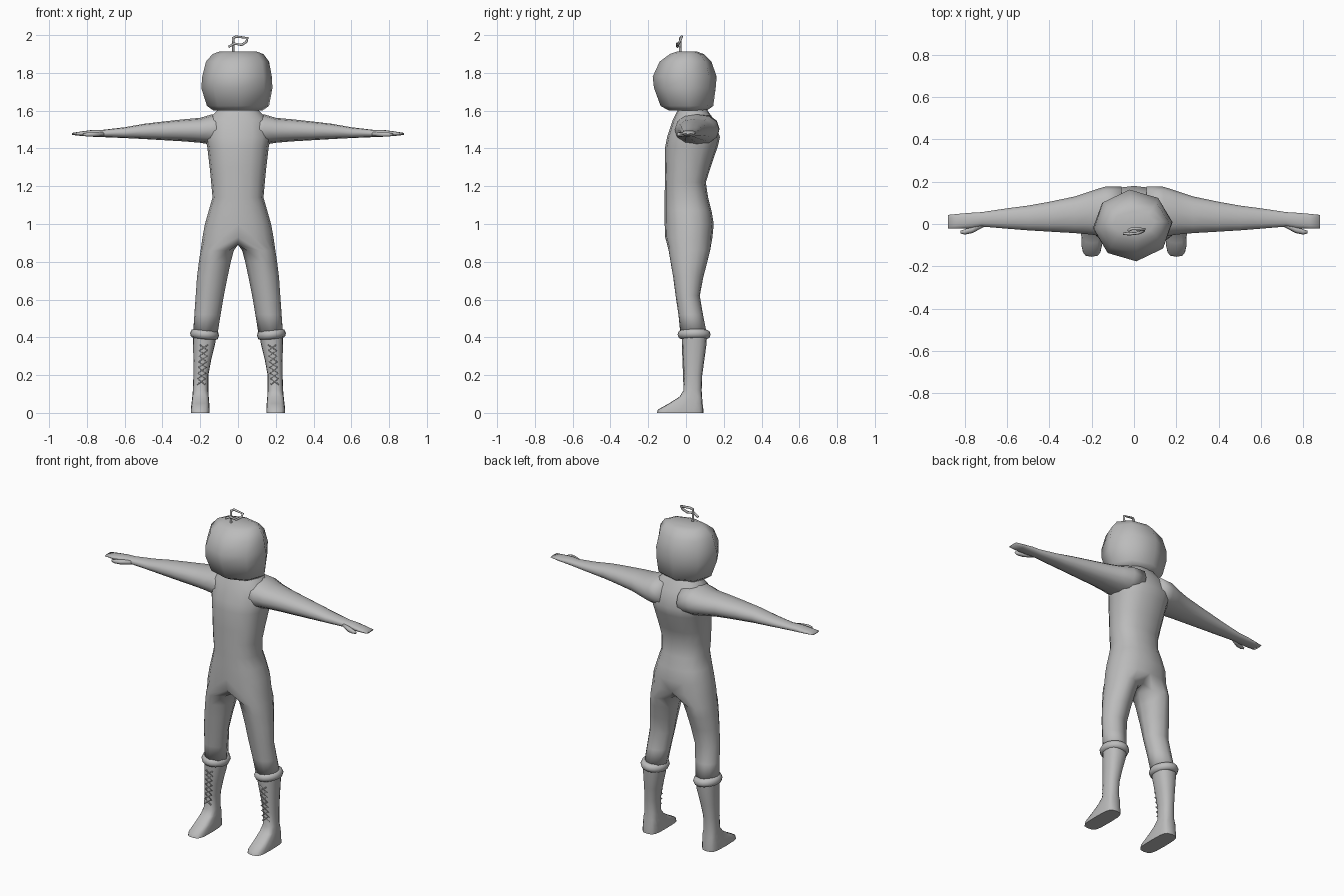
import bpy, bmesh, math
from mathutils import Vector

if "Cube" in bpy.data.objects:
    bpy.data.objects.remove(bpy.data.objects["Cube"])

grey = bpy.data.materials.new("soft grey")
grey.diffuse_color = (0.5, 0.5, 0.5, 1)
grey.use_nodes = True
grey.node_tree.nodes["Principled BSDF"].inputs["Base Color"].default_value = grey.diffuse_color

DEG = math.radians


def oval(angle, e):
    """Point on a rounded-square curve of exponent e."""
    c, s = math.cos(angle), math.sin(angle)
    return math.copysign(abs(c) ** e, c), math.copysign(abs(s) ** e, s)


def z_ring(z, x0, x1, y0, y1, angles, e=1.0):
    cx, cy, hx, hy = (x0 + x1) / 2, (y0 + y1) / 2, (x1 - x0) / 2, (y1 - y0) / 2
    pts = [oval(a, e) for a in angles]
    return [Vector((cx + hx * u, cy + hy * v, z)) for u, v in pts]


def x_ring(x, y0, y1, z0, z1, angles, e=1.0):
    return [Vector((x, p.x, p.y)) for p in z_ring(0, y0, y1, z0, z1, angles, e)]


def turn(n, start=0.0):
    return [start + 2 * math.pi * i / n for i in range(n)]


def strip(bm, rings, closed=True):
    for a, b in zip(rings, rings[1:]):
        n = len(a)
        for i in range(n if closed else n - 1):
            j = (i + 1) % n
            bm.faces.new((a[i], a[j], b[j], b[i]))


def finish(bm, name, mirror=False, sharp=180):
    bmesh.ops.recalc_face_normals(bm, faces=bm.faces)
    me = bpy.data.meshes.new(name)
    bm.to_mesh(me)
    bm.free()
    me.materials.append(grey)
    me.shade_smooth()
    if sharp < 180:
        me.set_sharp_from_angle(angle=DEG(sharp))
    ob = bpy.data.objects.new(name, me)
    bpy.context.collection.objects.link(ob)
    if mirror:
        m = ob.modifiers.new("mirror", 'MIRROR')
        m.use_clip = True
        m.merge_threshold = 0.001
    return ob


def loft(name, rings, mirror=False, sharp=180):
    bm = bmesh.new()
    vs = [[bm.verts.new(p) for p in r] for r in rings]
    strip(bm, vs)
    bm.faces.new(vs[0])
    bm.faces.new(vs[-1])
    return finish(bm, name, mirror, sharp)


def tube(name, points, radius):
    cu = bpy.data.curves.new(name, 'CURVE')
    cu.dimensions = '3D'
    cu.bevel_depth = radius
    cu.bevel_resolution = 1
    cu.use_fill_caps = True
    sp = cu.splines.new('POLY')
    sp.points.add(len(points) - 1)
    for p, co in zip(sp.points, points):
        p.co = (*co, 1)
    cu.materials.append(grey)
    ob = bpy.data.objects.new(name, cu)
    bpy.context.collection.objects.link(ob)


# Body suit: half torso flowing into one leg, mirrored
half = [DEG(-90 + 22.5 * i) for i in range(9)]
torso = [  # z, half width, front y, back y
    (1.63, 0.085, -0.03, 0.10), (1.60, 0.11, -0.045, 0.115),
    (1.55, 0.165, -0.07, 0.15), (1.46, 0.175, -0.10, 0.18),
    (1.41, 0.163, -0.11, 0.168), (1.30, 0.15, -0.11, 0.13),
    (1.22, 0.142, -0.112, 0.105), (1.14, 0.135, -0.113, 0.117),
    (1.07, 0.155, -0.113, 0.135), (1.00, 0.175, -0.113, 0.147),
    (0.93, 0.188, -0.11, 0.14)]
leg = [  # z, inner x, outer x, front y, back y
    (0.86, 0.022, 0.198, -0.092, 0.128), (0.80, 0.038, 0.207, -0.082, 0.113),
    (0.72, 0.055, 0.217, -0.068, 0.092), (0.62, 0.075, 0.224, -0.055, 0.073),
    (0.52, 0.092, 0.231, -0.04, 0.09), (0.42, 0.108, 0.238, -0.03, 0.11)]
bm = bmesh.new()
rows = [[bm.verts.new(p) for p in z_ring(z, -w, w, f, b, half, 0.85)]
        for z, w, f, b in torso]
for r in rows:
    r[0].co.x = r[-1].co.x = 0
strip(bm, rows, closed=False)
bm.faces.new(rows[0])
crotch = [bm.verts.new((0, y, 0.89)) for y in (0.08, 0.015, -0.06)]
leg_angles = half + [DEG(a) for a in (135, 180, 225)]
leg_rows = [rows[-1] + crotch]
leg_rows += [[bm.verts.new(p) for p in z_ring(*l, leg_angles)] for l in leg]
strip(bm, leg_rows)
bm.faces.new(leg_rows[-1])
finish(bm, "body_suit", mirror=True)

# Arms ending in flat mitten hands
arm = [  # x, front y, back y, bottom z, top z
    (0.06, -0.06, 0.178, 1.42, 1.585), (0.14, -0.06, 0.176, 1.42, 1.58),
    (0.20, -0.05, 0.157, 1.43, 1.562), (0.28, -0.043, 0.13, 1.437, 1.555),
    (0.40, -0.036, 0.105, 1.444, 1.542), (0.50, -0.03, 0.087, 1.45, 1.53),
    (0.60, -0.022, 0.074, 1.455, 1.512), (0.72, -0.012, 0.056, 1.46, 1.498),
    (0.77, -0.02, 0.053, 1.462, 1.498), (0.83, -0.022, 0.048, 1.466, 1.49),
    (0.88, -0.022, 0.043, 1.472, 1.482)]
loft("arms", [x_ring(*r, turn(12), 0.9) for r in arm], mirror=True)
thumb = [(0.71, -0.015, 0.02, 1.465, 1.49), (0.765, -0.043, -0.01, 1.46, 1.488),
         (0.80, -0.05, -0.025, 1.462, 1.485), (0.82, -0.045, -0.032, 1.466, 1.48)]
loft("thumbs", [x_ring(*r, turn(6)) for r in thumb], mirror=True)

# Blocky eight-sided head
head = [  # z, left x, right x, front y, back y
    (1.60, -0.13, 0.13, -0.09, 0.11), (1.625, -0.165, 0.165, -0.135, 0.145),
    (1.72, -0.195, 0.183, -0.17, 0.158), (1.78, -0.19, 0.18, -0.177, 0.163),
    (1.86, -0.17, 0.165, -0.14, 0.135), (1.90, -0.135, 0.135, -0.085, 0.095),
    (1.912, -0.10, 0.10, -0.05, 0.06)]
loft("head", [z_ring(*r, turn(8, DEG(5))) for r in head])

# Bent wire on top of the head
tube("head_wire", [(-0.025, -0.03, 1.89), (-0.025, -0.03, 1.985), (-0.01, -0.022, 1.992),
                   (0.05, -0.025, 1.985), (0.045, -0.033, 1.965), (0.02, -0.043, 1.948),
                   (-0.02, -0.047, 1.955), (-0.05, -0.045, 1.938)], 0.007)

# Boots with a flat wedge toe
boot = [  # z, inner x, outer x, front y, back y
    (0.42, 0.112, 0.24, -0.022, 0.112), (0.36, 0.122, 0.238, -0.02, 0.108),
    (0.28, 0.142, 0.236, -0.016, 0.097), (0.20, 0.157, 0.236, -0.012, 0.086),
    (0.12, 0.157, 0.239, -0.012, 0.083), (0.085, 0.155, 0.242, -0.035, 0.085),
    (0.05, 0.152, 0.246, -0.09, 0.088), (0.018, 0.15, 0.25, -0.148, 0.092),
    (0.0, 0.15, 0.25, -0.155, 0.092)]
sections = [z_ring(*r, turn(16), 0.85 if r[0] > 0.1 else 0.55) for r in boot]
loft("boots", sections, mirror=True, sharp=50)

for s, side in ((1, "right"), (-1, "left")):
    # Rolled cuff above each boot
    bpy.ops.mesh.primitive_torus_add(
        major_segments=20, minor_segments=8, major_radius=0.06, minor_radius=0.023,
        location=(s * 0.177, 0.043, 0.415), rotation=(0, -0.1 * s, 0))
    cuff = bpy.context.object
    cuff.name = side + "_cuff"
    cuff.scale = (0.93, 1.06, 1.1)
    cuff.data.materials.append(grey)
    cuff.data.shade_smooth()
    # Crossed laces down the shin
    for k in (1, -1):
        path = []
        for i in range(8):
            z = 0.36 - 0.03 * i
            x = 0.18 + 0.015 * i / 7 + 0.022 * k * (-1) ** i
            path.append((s * x, -0.018 + 0.008 * i / 7, z))
        tube(side + "_lace_" + ("a" if k > 0 else "b"), path, 0.004)
